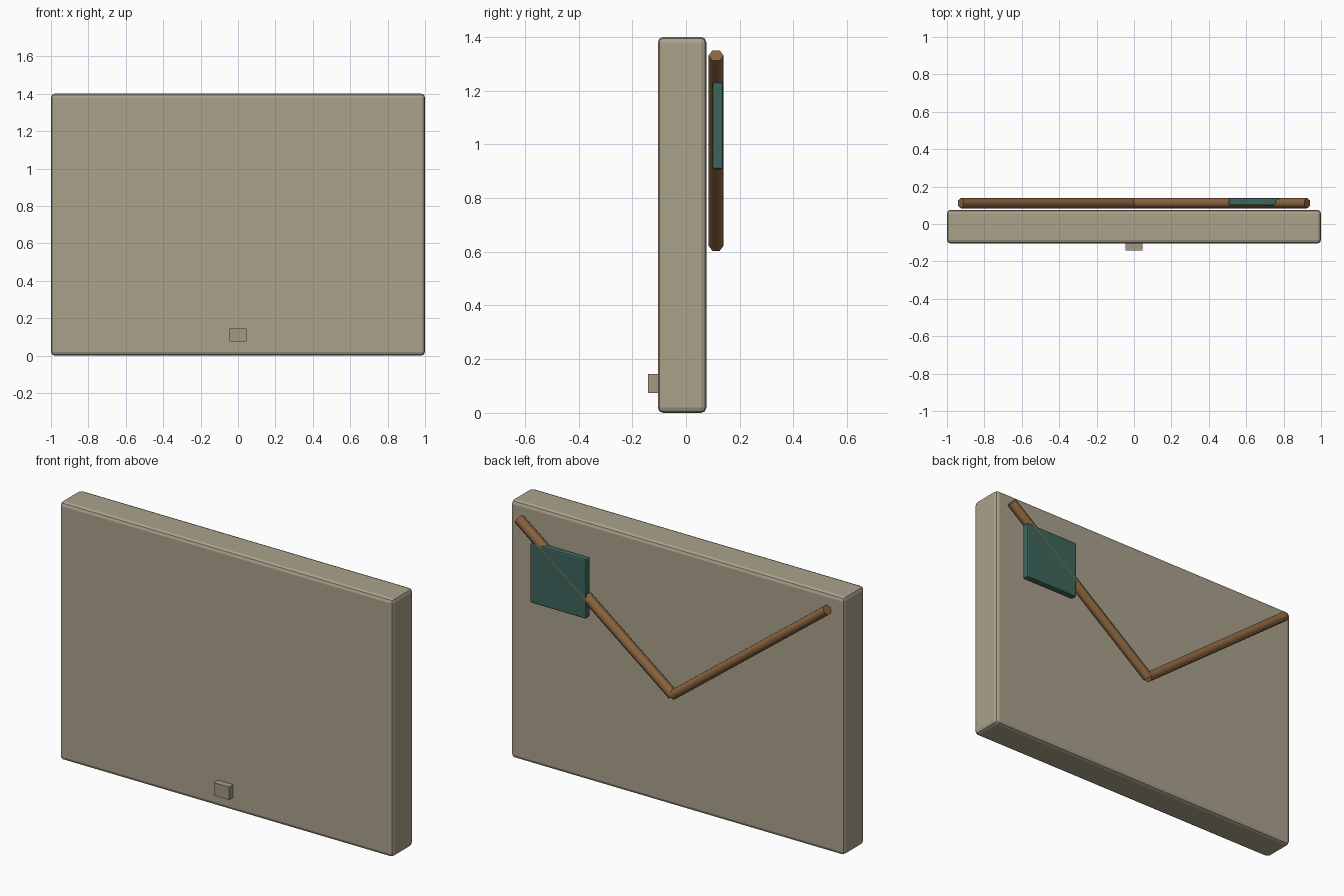
import bpy, math
from mathutils import Vector

if "Cube" in bpy.data.objects:
    bpy.data.objects.remove(bpy.data.objects["Cube"])


def material(name, rgb):
    m = bpy.data.materials.new(name)
    m.diffuse_color = (*rgb, 1)
    m.use_nodes = True
    m.node_tree.nodes["Principled BSDF"].inputs["Base Color"].default_value = m.diffuse_color
    return m


def box(name, lo, hi, mat, bevel=0.0, segments=2):
    lo, hi = Vector(lo), Vector(hi)
    bpy.ops.mesh.primitive_cube_add(size=1, location=(lo + hi) / 2)
    ob = bpy.context.object
    ob.name = name
    ob.scale = hi - lo
    bpy.ops.object.transform_apply(location=False, rotation=False, scale=True)
    ob.data.materials.append(mat)
    if bevel:
        b = ob.modifiers.new("edge_bevel", 'BEVEL')
        b.width = bevel
        b.segments = segments
    return ob


def rod(name, a, b, radius, mat, sides=6):
    a, b = Vector(a), Vector(b)
    d = b - a
    bpy.ops.mesh.primitive_cylinder_add(vertices=sides, radius=radius,
                                        depth=d.length, location=(a + b) / 2)
    ob = bpy.context.object
    ob.name = name
    # rods lie in the xz plane, so one corner ridge stays on the y axis
    ob.rotation_euler = (0, math.atan2(d.x, d.z), 0)
    ob.data.materials.append(mat)
    bpy.ops.object.shade_smooth_by_angle(angle=math.radians(65))
    return ob


stone = material("stone", (0.40, 0.36, 0.26))
stone_dark = material("stone_dark", (0.36, 0.32, 0.22))
wood = material("wood", (0.26, 0.13, 0.05))
teal = material("teal", (0.05, 0.13, 0.11))

# main slab and the small tab low on its front
box("slab", (-1, -0.105, 0), (1, 0.076, 1.4), stone, 0.02)
box("front_tab", (-0.045, -0.141, 0.075), (0.045, -0.10, 0.145), stone_dark)

# V of two rods behind the slab
for side, label in ((-1, "left"), (1, "right")):
    rod("rod_" + label, (0, 0.112, 0.623), (side * 0.926, 0.112, 1.331), 0.028, wood)

# square plate threaded on the right rod
box("plate", (0.505, 0.099, 0.907), (0.84, 0.138, 1.231), teal, 0.008)
